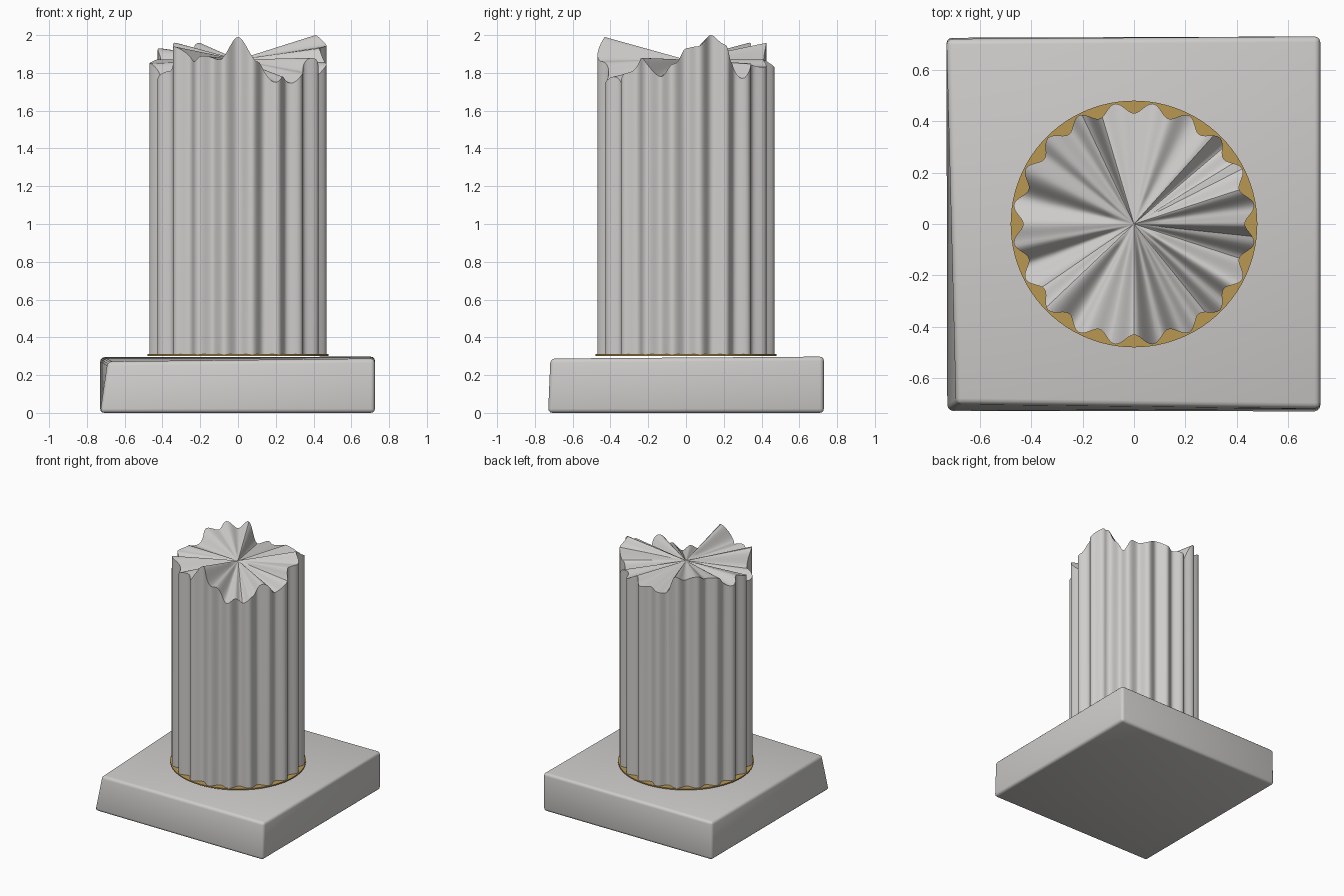
import bpy, bmesh, math

if "Cube" in bpy.data.objects:
    bpy.data.objects.remove(bpy.data.objects["Cube"])


def material(name, rgb):
    m = bpy.data.materials.new(name)
    m.diffuse_color = (*rgb, 1)
    m.use_nodes = True
    m.node_tree.nodes["Principled BSDF"].inputs["Base Color"].default_value = m.diffuse_color
    return m


stone = material("pale stone", (0.62, 0.61, 0.595))
gold = material("dull gold", (0.48, 0.31, 0.085))


def finish(bm, name, mat, angle=35):
    bmesh.ops.recalc_face_normals(bm, faces=bm.faces)
    me = bpy.data.meshes.new(name)
    bm.to_mesh(me)
    bm.free()
    ob = bpy.data.objects.new(name, me)
    bpy.context.collection.objects.link(ob)
    me.materials.append(mat)
    bpy.ops.object.select_all(action='DESELECT')
    ob.select_set(True)
    bpy.context.view_layer.objects.active = ob
    bpy.ops.object.shade_smooth_by_angle(angle=math.radians(angle))
    return ob


# Plinth: slightly crooked slab with rounded edges
bm = bmesh.new()
bottom = [(-.73, -.73, .0), (.725, -.73, .0), (.725, .73, .0), (-.73, .725, .0)]
top = [(-.69, -.70, .272), (.725, -.718, .288), (.725, .73, .298), (-.73, .72, .295)]
lo = [bm.verts.new(c) for c in bottom]
hi = [bm.verts.new(c) for c in top]
bm.faces.new(lo[::-1])
bm.faces.new(hi)
for i in range(4):
    j = (i + 1) % 4
    bm.faces.new((lo[i], lo[j], hi[j], hi[i]))
bmesh.ops.bevel(bm, geom=bm.edges[:], offset=0.022, segments=3, profile=0.5,
                affect='EDGES')
finish(bm, "plinth", stone)

# Thin gold ring plate under the shaft
bm = bmesh.new()
bmesh.ops.create_cone(bm, cap_ends=True, segments=96, radius1=0.48, radius2=0.48, depth=0.009)
bmesh.ops.translate(bm, verts=bm.verts, vec=(0, 0, 0.306))
finish(bm, "gold_base_ring", gold)

# Broken rim: angle in degrees and height
RIM = [(0, 1.93), (7, 1.94), (18, 2.0), (26, 1.95), (32, 1.86), (41, 1.77), (49, 1.85),
       (61, 1.83), (72, 1.87), (82, 1.83), (95, 1.83), (106, 1.81), (116, 1.96),
       (124, 1.92), (135, 1.96), (143, 1.92), (152, 1.93), (168, 1.83), (180, 1.87),
       (190, 1.85), (202, 1.76), (214, 1.81), (224, 1.94), (240, 1.86), (246, 1.89),
       (258, 1.87), (270, 1.99), (283, 1.86), (295, 1.75), (302, 1.78), (309, 1.745),
       (318, 1.80), (329, 1.88), (342, 1.78), (353, 1.85), (360, 1.93)]


def rim_height(deg):
    for (a, za), (b, zb) in zip(RIM, RIM[1:]):
        if a <= deg <= b:
            t = (deg - a) / (b - a)
            return za + (zb - za) * (1 - math.cos(math.pi * t)) / 2
    return RIM[0][1]


# Fluted shaft with twenty grooves and a jagged broken top
N, FLUTES, CENTRE = 240, 20, 1.87
bm = bmesh.new()


def ring(scale, height):
    verts = []
    for i in range(N):
        a = 2 * math.pi * i / N
        r = (0.4525 - 0.0215 * math.cos(FLUTES * a)) * scale
        verts.append(bm.verts.new((r * math.cos(a), r * math.sin(a), height(360 * i / N))))
    return verts


def fracture(scale):
    return lambda d: CENTRE + (rim_height(d) - CENTRE) * scale


rings = [ring(1, lambda d: 0.302), ring(1, fracture(1))]
rings += [ring(s, fracture(s)) for s in (0.75, 0.5, 0.25)]
for r0, r1 in zip(rings, rings[1:]):
    for i in range(N):
        j = (i + 1) % N
        bm.faces.new((r0[i], r0[j], r1[j], r1[i]))
bm.faces.new(rings[0][::-1])
tip = bm.verts.new((0, 0, CENTRE))
for i in range(N):
    bm.faces.new((rings[-1][i], rings[-1][(i + 1) % N], tip))
finish(bm, "fluted_shaft", stone)
